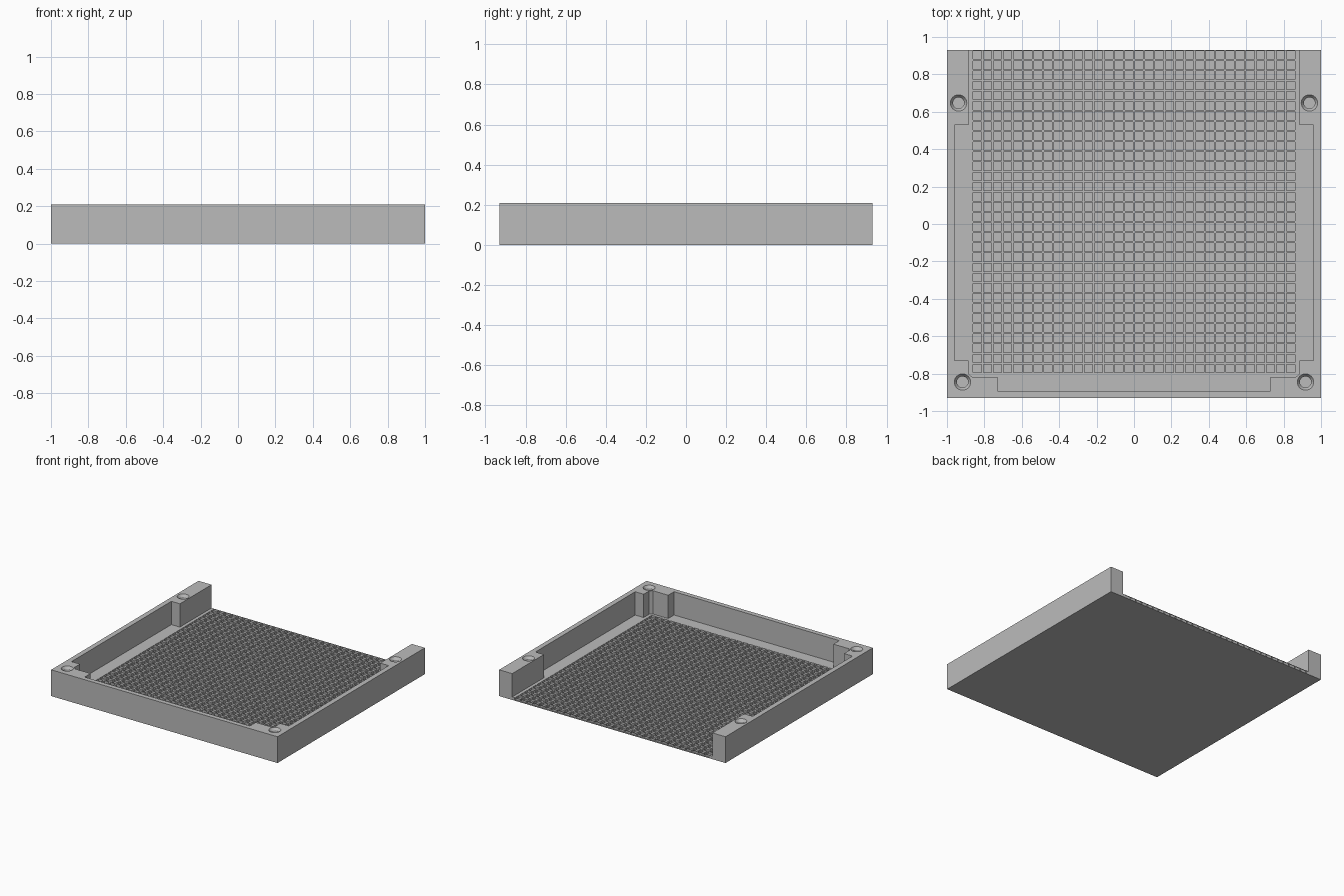
import bpy
import bmesh
from mathutils import Matrix

cube = bpy.data.objects.get("Cube")
if cube:
    bpy.data.objects.remove(cube, do_unlink=True)

HALF_Y, HEIGHT = 0.93, 0.21
BASE_Z, CELL_Z, GRID_Z = 0.006, 0.008, 0.024
CELLS, GRID_HALF = 32, 0.865
RIB = 0.01

grey = bpy.data.materials.new("plain grey")
grey.use_nodes = True
grey.diffuse_color = (0.5, 0.5, 0.5, 1)
grey.node_tree.nodes["Principled BSDF"].inputs["Base Color"].default_value = (0.5, 0.5, 0.5, 1)


def finish(name, bm):
    """Turn a bmesh into a named grey object."""
    mesh = bpy.data.meshes.new(name)
    bm.to_mesh(mesh)
    bm.free()
    mesh.materials.append(grey)
    obj = bpy.data.objects.new(name, mesh)
    bpy.context.collection.objects.link(obj)
    return obj


def prism(name, points, z0, z1):
    """Extrude a flat outline upwards."""
    bm = bmesh.new()
    face = bm.faces.new([bm.verts.new((x, y, z0)) for x, y in points])
    top = bmesh.ops.extrude_face_region(bm, geom=[face])["geom"]
    verts = [v for v in top if isinstance(v, bmesh.types.BMVert)]
    bmesh.ops.translate(bm, verts=verts, vec=(0, 0, z1 - z0))
    bmesh.ops.recalc_face_normals(bm, faces=bm.faces)
    return finish(name, bm)


def mirrored(points):
    """Continue a left-hand outline around to the other side."""
    return points + [(-x, y) for x, y in reversed(points)]


# Stepped inner outline of the walls, from the open back to the front
inner = mirrored([(-0.885, HALF_Y), (-0.885, 0.53), (-0.96, 0.53), (-0.96, -0.73),
                  (-0.885, -0.73), (-0.885, -0.8), (-0.866, -0.818),
                  (-0.73, -0.818), (-0.73, -0.892)])
outer = mirrored([(-1, HALF_Y), (-1, -HALF_Y)])
grid_front = HALF_Y - 2 * GRID_HALF
grid_edge = mirrored([(-GRID_HALF, HALF_Y), (-GRID_HALF, grid_front)])

walls = prism("walls", inner + outer[::-1], 0, HEIGHT)
prism("base_plate", inner, 0, BASE_Z)
prism("floor_border", inner + grid_edge[::-1], BASE_Z, GRID_Z)

# Floor grid of square pockets separated by thin ribs
bm = bmesh.new()
bmesh.ops.create_grid(bm, x_segments=CELLS, y_segments=CELLS, size=GRID_HALF,
                      matrix=Matrix.Translation((0, HALF_Y - GRID_HALF, GRID_Z)))
cells = list(bm.faces)
rim = [e for e in bm.edges if e.is_boundary]
bmesh.ops.inset_individual(bm, faces=cells, thickness=RIB / 2, use_even_offset=True)
pits = bmesh.ops.extrude_discrete_faces(bm, faces=cells)["faces"]
bmesh.ops.translate(bm, verts=list({v for f in pits for v in f.verts}),
                    vec=(0, 0, CELL_Z - GRID_Z))
skirt = bmesh.ops.extrude_edge_only(bm, edges=rim)["geom"]
for v in skirt:
    if isinstance(v, bmesh.types.BMVert):
        v.co.z = BASE_Z
bmesh.ops.recalc_face_normals(bm, faces=bm.faces)
finish("pocket_grid", bm)

# Countersunk blind screw holes
bm = bmesh.new()
for x, y in ((0.938, 0.647), (0.917, -0.845)):
    for side in (-1, 1):
        rings = []
        for r, z in ((0.03, 0.08), (0.03, HEIGHT - 0.02), (0.044, HEIGHT), (0.044, HEIGHT + 0.02)):
            rings.append(bmesh.ops.create_circle(
                bm, segments=24, radius=r,
                matrix=Matrix.Translation((side * x, y, z)))["verts"])
        for low, high in zip(rings, rings[1:]):
            for i in range(24):
                j = (i + 1) % 24
                bm.faces.new((low[i], low[j], high[j], high[i]))
        bm.faces.new(rings[0])
        bm.faces.new(rings[-1])
bmesh.ops.recalc_face_normals(bm, faces=bm.faces)
cutter = finish("screw_hole_cutter", bm)
cutter.hide_render = True
cutter.hide_viewport = True
cut = walls.modifiers.new("screw_holes", "BOOLEAN")
cut.operation = "DIFFERENCE"
cut.solver = "EXACT"
cut.object = cutter
